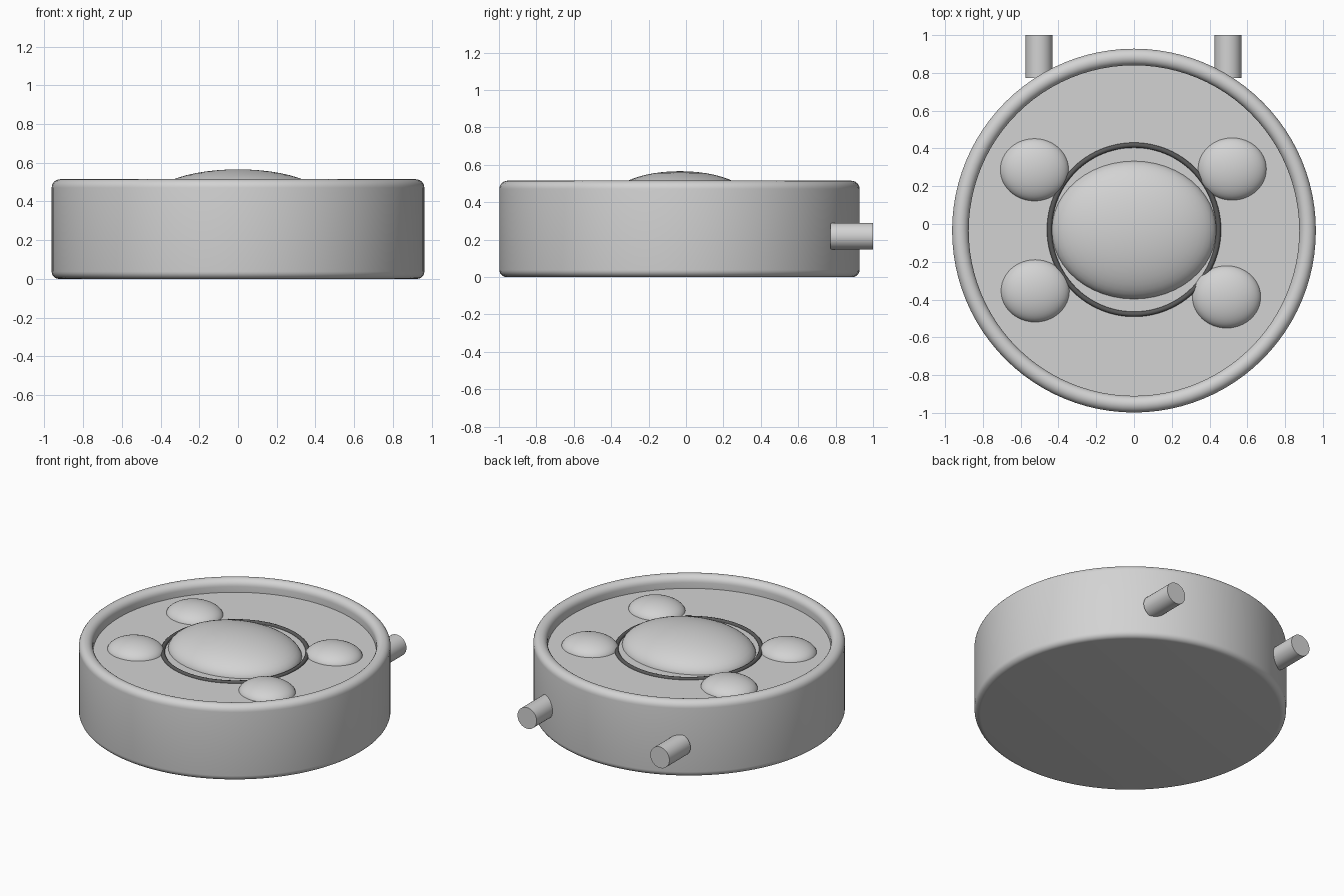
import bpy, bmesh, math
from mathutils import Matrix

if "Cube" in bpy.data.objects:
    bpy.data.objects.remove(bpy.data.objects["Cube"])

CY = -0.035      # centre line of the drum in y
FLOOR = 0.432    # height of the recessed top


def material(name, value):
    m = bpy.data.materials.new(name)
    m.diffuse_color = (value, value, value, 1)
    m.use_nodes = True
    m.node_tree.nodes["Principled BSDF"].inputs["Base Color"].default_value = m.diffuse_color
    return m


GREY = material("light grey", 0.65)
DARK = material("dark grey", 0.1)


def finish(bm, name, mat, location):
    bmesh.ops.recalc_face_normals(bm, faces=bm.faces)
    mesh = bpy.data.meshes.new(name)
    bm.to_mesh(mesh)
    bm.free()
    mesh.materials.append(mat)
    ob = bpy.data.objects.new(name, mesh)
    ob.location = location
    bpy.context.collection.objects.link(ob)
    bpy.ops.object.select_all(action='DESELECT')
    bpy.context.view_layer.objects.active = ob
    ob.select_set(True)
    bpy.ops.object.shade_smooth_by_angle(angle=math.radians(40))
    return ob


def lathe(name, profile, mat, location, closed=False, steps=96):
    bm = bmesh.new()
    verts = [bm.verts.new((r, 0, z)) for r, z in profile]
    edges = [bm.edges.new(p) for p in zip(verts, verts[1:])]
    if closed:
        edges.append(bm.edges.new((verts[-1], verts[0])))
    bmesh.ops.spin(bm, geom=verts + edges, axis=(0, 0, 1), cent=(0, 0, 0),
                   angle=math.tau, steps=steps, use_duplicate=False)
    bmesh.ops.remove_doubles(bm, verts=bm.verts, dist=1e-5)
    return finish(bm, name, mat, location)


def arc(r, z, radius, start, end, n):
    angles = [math.radians(start + (end - start) * i / n) for i in range(n + 1)]
    return [(r + radius * math.cos(a), z + radius * math.sin(a)) for a in angles]


def dome(name, x, y, z, rx, ry, rz):
    bm = bmesh.new()
    bmesh.ops.create_uvsphere(bm, u_segments=48, v_segments=24, radius=1,
                              matrix=Matrix.Diagonal((rx, ry, rz, 1)))
    return finish(bm, name, GREY, (x, y, z))


# Drum with rounded bottom edge, rounded rim and recessed top
profile = [(0, 0)] + arc(0.925, 0.038, 0.038, -90, 0, 6)
profile += arc(0.919, 0.471, 0.044, 0, 180, 12) + [(0.875, FLOOR), (0, FLOOR)]
lathe("drum_body", profile, GREY, (0, CY, 0))

# Thin dark ring around the central dome
lathe("dark_ring", arc(0.4475, 0, 0.0135, 0, 330, 11), DARK,
      (0, -0.03, FLOOR), closed=True)

# Central dome and four smaller domes
dome("central_dome", 0, -0.032, 0.42, 0.437, 0.367, 0.146)
for i, (x, y) in enumerate([(-0.527, 0.287), (0.52, 0.291),
                            (-0.523, -0.354), (0.49, -0.386)]):
    dome(f"small_dome_{i + 1}", x, y, 0.42, 0.183, 0.167, 0.081)

# Two pegs at the back
for side, x in (("left", -0.503), ("right", 0.498)):
    bm = bmesh.new()
    bmesh.ops.create_cone(bm, cap_ends=True, segments=32, radius1=0.072,
                          radius2=0.072, depth=0.228,
                          matrix=Matrix.Rotation(math.pi / 2, 4, 'X'))
    finish(bm, f"{side}_peg", GREY, (x, 0.886, 0.218))
